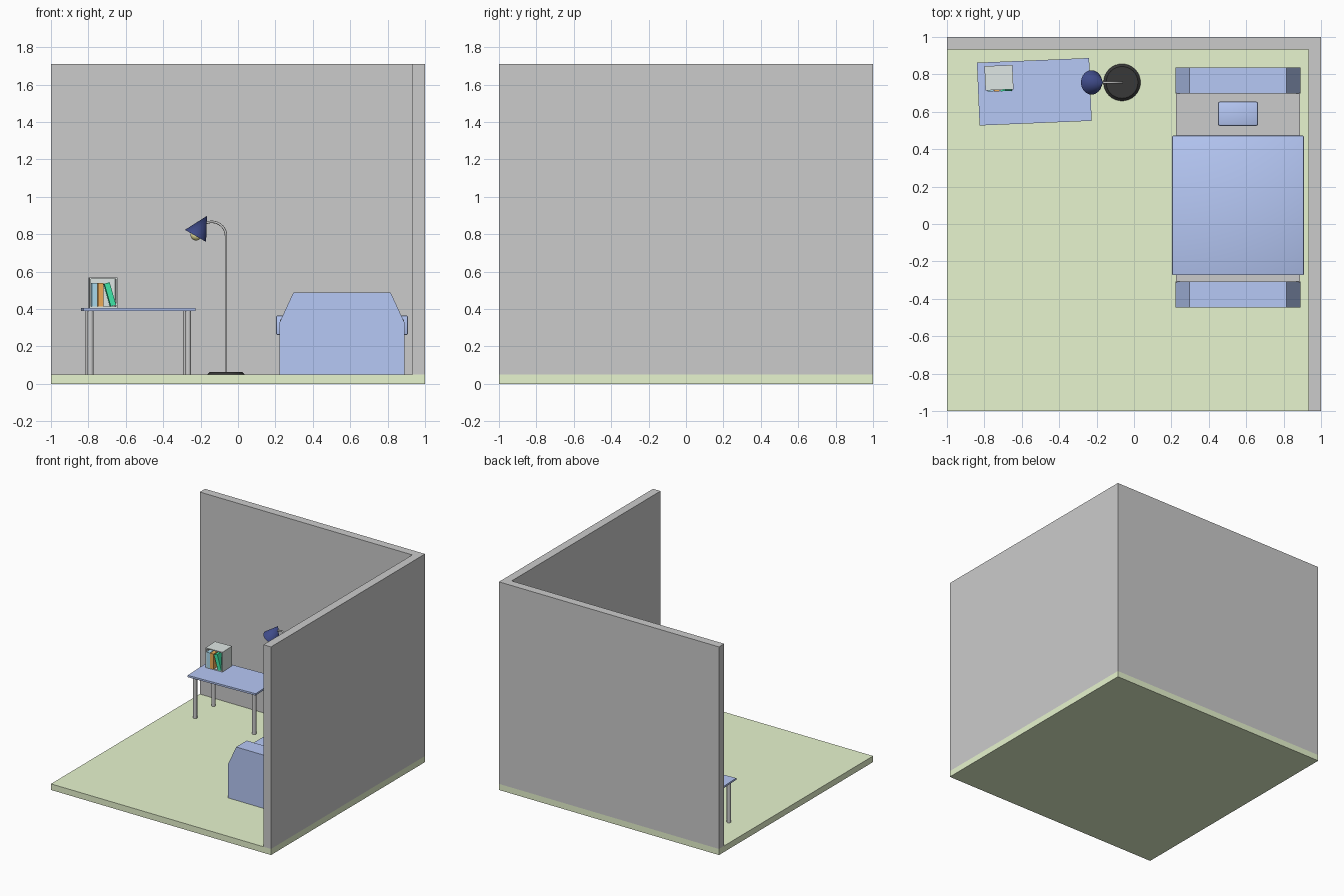
import bpy, bmesh, math
from mathutils import Matrix, Vector

if "Cube" in bpy.data.objects:
    bpy.data.objects.remove(bpy.data.objects["Cube"])


def mat(name, *rgb):
    m = bpy.data.materials.new(name)
    m.diffuse_color = (*rgb, 1)
    m.use_nodes = True
    m.node_tree.nodes["Principled BSDF"].inputs["Base Color"].default_value = m.diffuse_color
    return m


GREEN = mat("floor_green", 0.80, 0.91, 0.62)
BLUE = mat("soft_blue", 0.47, 0.58, 0.92)
NAVY = mat("navy", 0.05, 0.07, 0.25)
BLACK = mat("black", 0.04, 0.04, 0.04)
PALE = mat("pale_box", 0.74, 0.80, 0.78)
YELLOW = mat("bulb_yellow", 0.85, 0.80, 0.35)
BOOKS = [mat("book_blue", 0.40, 0.70, 0.85), mat("book_orange", 0.85, 0.42, 0.10),
         mat("book_green", 0.05, 0.80, 0.40)]


def finish(name, bm, material=None, smooth=False, matrix=None):
    me = bpy.data.meshes.new(name)
    bmesh.ops.recalc_face_normals(bm, faces=bm.faces)
    bm.to_mesh(me)
    bm.free()
    ob = bpy.data.objects.new(name, me)
    bpy.context.collection.objects.link(ob)
    if material:
        me.materials.append(material)
    if matrix:
        ob.matrix_world = matrix
    if smooth:
        bpy.ops.object.select_all(action='DESELECT')
        ob.select_set(True)
        bpy.context.view_layer.objects.active = ob
        bpy.ops.object.shade_smooth_by_angle(angle=math.radians(35))
    return ob


def box(name, x, y, z, material=None, matrix=None, bevel=0):
    """Box from (min, max) pairs, with optional rounded edges."""
    bm = bmesh.new()
    size = Vector((x[1] - x[0], y[1] - y[0], z[1] - z[0]))
    mid = Vector((sum(x) / 2, sum(y) / 2, sum(z) / 2))
    bmesh.ops.create_cube(bm, size=1, matrix=Matrix.Translation(mid) @ Matrix.Diagonal((*size, 1)))
    if bevel:
        bmesh.ops.bevel(bm, geom=bm.edges[:], offset=bevel, segments=2, profile=0.5, affect='EDGES')
    return finish(name, bm, material, bool(bevel), matrix)


def cone(name, r1, r2, depth, matrix, material=None, caps=True, sides=32):
    """Cone or cylinder, centred on the matrix along its z axis."""
    bm = bmesh.new()
    bmesh.ops.create_cone(bm, cap_ends=caps, segments=sides, radius1=r1, radius2=r2, depth=depth)
    return finish(name, bm, material, True, matrix)


# Room: floor slab and two walls
box("floor", (-1, 1), (-1, 1), (0, 0.05), GREEN)
box("back_wall", (-1, 1), (0.932, 1), (0.05, 1.71))
box("right_wall", (0.932, 1), (-1, 0.932), (0.05, 1.71))

# Desk, turned slightly
turn = Matrix.Rotation(math.radians(2.4), 4, 'Z')
desk = Matrix.Translation((-0.533, 0.707, 0)) @ turn
box("desk_top", (-0.3, 0.3), (-0.168, 0.168), (0.39, 0.405), BLUE, desk)
for sx in (-1, 1):
    for sy in (-1, 1):
        cone("desk_leg", 0.016, 0.016, 0.34,
             desk @ Matrix.Translation((sx * 0.261, sy * 0.127, 0.22)))

# Book box, open at the front
shelf = Matrix.Translation((-0.722, 0.782, 0.406)) @ turn
w, d, h, t = 0.075, 0.065, 0.163, 0.008
box("book_box_bottom", (-w, w), (-d, d), (0, t), PALE, shelf)
box("book_box_top", (-w, w), (-d, d), (h - t, h), PALE, shelf)
box("book_box_back", (-w, w), (d - t, d), (t, h - t), PALE, shelf)
for s in (-1, 1):
    box("book_box_side", tuple(sorted((s * w, s * (w - t)))), (-d, d - t), (t, h - t), PALE, shelf)

# Books, the last one leaning
for i, (x, lean) in enumerate(((-0.048, 0), (-0.014, 0), (0.053, -16))):
    place = shelf @ Matrix.Translation((x, 0, t + (0.004 if lean else 0))) \
        @ Matrix.Rotation(math.radians(lean), 4, 'Y')
    box("book", (-0.015, 0.015), (-0.073, 0.045), (0, 0.125), BOOKS[i], place)

# Floor lamp: base, bent pole, open shade and bulb
LX, LY = -0.064, 0.757
cone("lamp_base", 0.099, 0.085, 0.014, Matrix.Translation((LX, LY, 0.057)), BLACK)
r = 0.076
path = [(LX, LY, 0.06)]
for k in range(13):
    a = math.radians(k * 10.5)
    path.append((LX - r + r * math.cos(a), LY, 0.79 + r * math.sin(a)))
path.append((-0.19, LY, 0.835))
cu = bpy.data.curves.new("lamp_pole", 'CURVE')
cu.dimensions = '3D'
cu.bevel_depth = 0.0065
cu.bevel_resolution = 3
cu.use_fill_caps = True
sp = cu.splines.new('POLY')
sp.points.add(len(path) - 1)
for p, co in zip(sp.points, path):
    p.co = (*co, 1)
bpy.context.collection.objects.link(bpy.data.objects.new("lamp_pole", cu))

rim, apex = Vector((-0.227, LY, 0.791)), Vector((-0.166, LY, 0.898))
axis = apex - rim
aim = Matrix.Translation((rim + apex) / 2) @ axis.to_track_quat('Z', 'Y').to_matrix().to_4x4()
cone("lamp_shade", 0.065, 0, axis.length, aim, NAVY, caps=False)
bm = bmesh.new()
bmesh.ops.create_uvsphere(bm, u_segments=24, v_segments=12, radius=0.03)
finish("lamp_bulb", bm, YELLOW, True, Matrix.Translation(rim + axis * 0.05))

# Bed ends share one clipped outline
outline = [(-0.333, 0.05), (0.333, 0.05), (0.333, 0.33), (0.26, 0.488), (-0.26, 0.488), (-0.333, 0.33)]
BX = 0.556
for name, y0, y1 in (("footboard", -0.446, -0.308), ("headboard", 0.698, 0.836)):
    bm = bmesh.new()
    face = bm.faces.new([bm.verts.new((BX + x, y0, z)) for x, z in outline])
    ext = bmesh.ops.extrude_face_region(bm, geom=[face], use_keep_orig=True)
    verts = [v for v in ext["geom"] if isinstance(v, bmesh.types.BMVert)]
    bmesh.ops.translate(bm, verts=verts, vec=(0, y1 - y0, 0))
    finish(name, bm, BLUE)

# Bed base, mattress, blanket and pillow
box("bed_base", (BX - 0.325, BX + 0.325), (-0.318, 0.71), (0.12, 0.22), BLUE)
box("mattress", (BX - 0.331, BX + 0.331), (-0.312, 0.70), (0.22, 0.345))
box("blanket", (BX - 0.352, BX + 0.352), (-0.274, 0.472), (0.262, 0.365), BLUE, bevel=0.006)
box("pillow", (BX - 0.108, BX + 0.108), (0.524, 0.655), (0.34, 0.395), BLUE, bevel=0.012)
